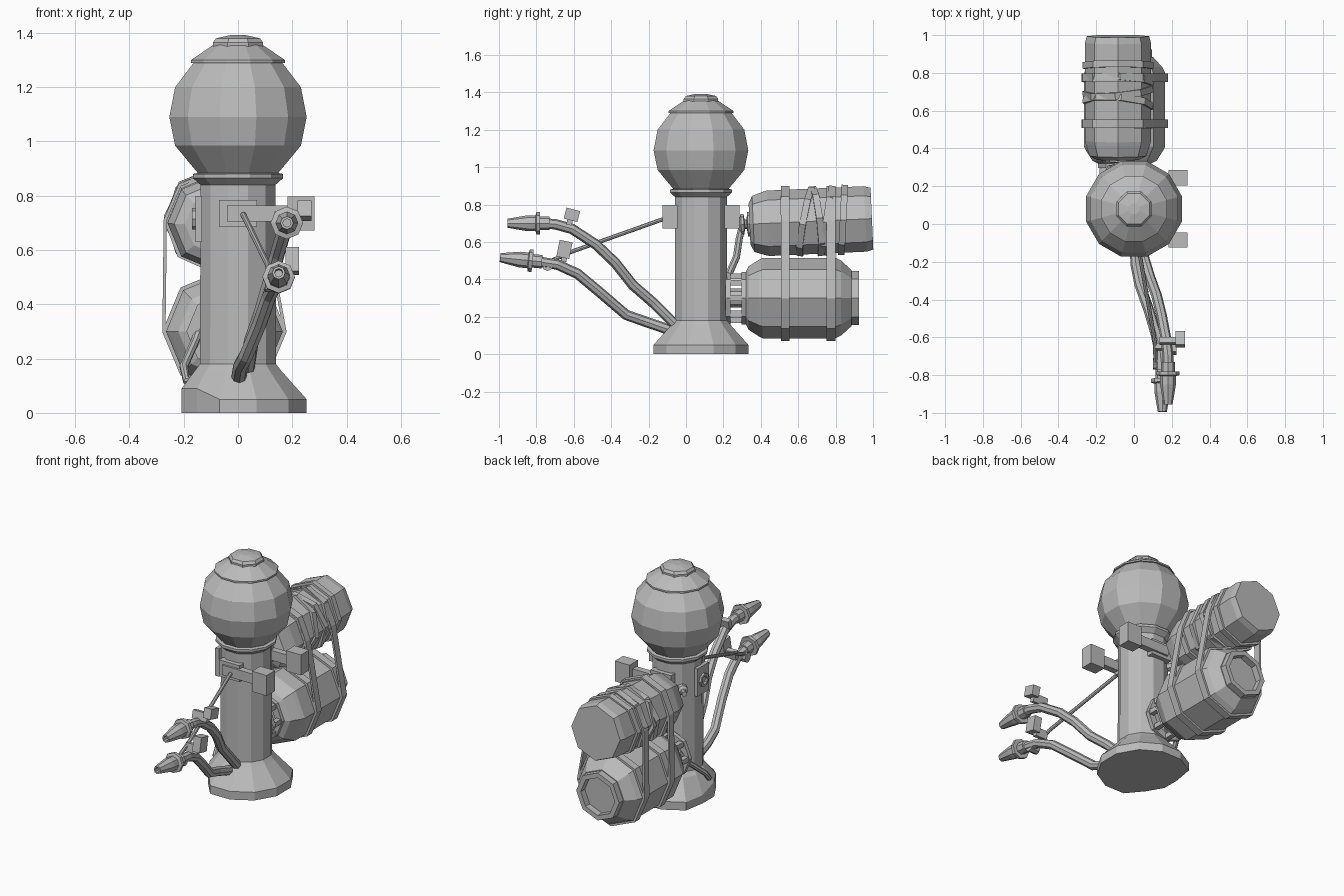
import bpy, bmesh, math
from mathutils import Vector, Matrix

if "Cube" in bpy.data.objects:
    bpy.data.objects.remove(bpy.data.objects["Cube"])

metal = bpy.data.materials.new("plain_grey")
metal.use_nodes = True
GREY = (0.5, 0.5, 0.5, 1)
metal.diffuse_color = GREY
metal.node_tree.nodes["Principled BSDF"].inputs["Base Color"].default_value = GREY

X, Y, Z = Vector((1, 0, 0)), Vector((0, 1, 0)), Vector((0, 0, 1))


def add(name, mesh):
    obj = bpy.data.objects.new(name, mesh)
    bpy.context.collection.objects.link(obj)
    mesh.materials.clear()
    mesh.materials.append(metal)
    return obj


def finish(name, bm):
    bmesh.ops.recalc_face_normals(bm, faces=bm.faces)
    mesh = bpy.data.meshes.new(name)
    bm.to_mesh(mesh)
    bm.free()
    return add(name, mesh)


def lathe(name, profile, loc, axis=Z, sides=8, turn=0.0, closed=False):
    """Spin (radius, height) points around an axis; closed makes a hollow ring."""
    bm = bmesh.new()
    spin = Z.rotation_difference(axis.normalized()).to_matrix()
    rings = []
    for r, h in profile:
        angles = [turn + math.tau * i / sides for i in range(sides)]
        rings.append([bm.verts.new(Vector(loc) + spin @ Vector(
            (r * math.cos(a), r * math.sin(a), h))) for a in angles])
    pairs = list(zip(rings, rings[1:]))
    if closed:
        pairs.append((rings[-1], rings[0]))
    else:
        bm.faces.new(rings[0])
        bm.faces.new(rings[-1])
    for a, b in pairs:
        for i in range(sides):
            j = (i + 1) % sides
            bm.faces.new((a[i], a[j], b[j], b[i]))
    return finish(name, bm)


def ring(name, loc, axis, inner, outer, width, sides=8):
    h = width / 2
    return lathe(name, [(inner, -h), (outer, -h), (outer, h), (inner, h)],
                 loc, axis, sides, closed=True)


def box(name, loc, size, tilt=0.0, axis="X"):
    bm = bmesh.new()
    bmesh.ops.create_cube(bm, size=1)
    m = Matrix.Translation(loc) @ Matrix.Rotation(tilt, 4, axis) @ Matrix.Diagonal((*size, 1))
    bmesh.ops.transform(bm, matrix=m, verts=bm.verts)
    return finish(name, bm)


def tube(name, points, radius):
    curve = bpy.data.curves.new(name, "CURVE")
    curve.dimensions = "3D"
    curve.bevel_depth, curve.bevel_resolution, curve.use_fill_caps = radius, 2, True
    line = curve.splines.new("POLY")
    line.points.add(len(points) - 1)
    for p, co in zip(line.points, points):
        p.co = (*co, 1)
    temp = bpy.data.objects.new(name, curve)
    bpy.context.collection.objects.link(temp)
    graph = bpy.context.evaluated_depsgraph_get()
    mesh = bpy.data.meshes.new_from_object(temp.evaluated_get(graph))
    bpy.data.objects.remove(temp)
    mesh.shade_flat()
    return add(name, mesh)


# Column with a flared foot, dented on one side
AXIS = (0, 0.08, 0)
T12 = math.pi / 12
column = lathe("column", [(0.262, 0), (0.262, 0.05), (0.165, 0.155), (0.145, 0.18), (0.143, 0.84),
                          (0.172, 0.865), (0.172, 0.88), (0.15, 0.885)], AXIS, sides=12, turn=T12)
for v in column.data.vertices:
    x, y = v.co.x, v.co.y - 0.08
    if v.co.z < 0.06 and x < -0.15 and y < 0.1:
        v.co.x, v.co.y = x * 0.82, 0.08 + y * 0.82
        if v.co.z > 0.02 and y < 0:
            v.co.z += 0.04

# Globe, lid and cap
lathe("globe", [(0.15, 0.88), (0.24, 0.985), (0.262, 1.09), (0.24, 1.2), (0.165, 1.295)],
      AXIS, sides=12, turn=T12)
lathe("globe_lid", [(0.18, 1.29), (0.18, 1.3), (0.095, 1.355)], AXIS, sides=12, turn=T12)
lathe("globe_cap", [(0.1, 1.345), (0.1, 1.365), (0.088, 1.38), (0.03, 1.392)],
      AXIS, turn=math.pi / 8)

# Matching brackets on front and back of the column
for side, word in ((-1, "front"), (1, "back")):
    y = 0.08 + side * 0.145
    box(word + "_bracket_plate", (0, y, 0.735), (0.14, 0.04, 0.1))
    box(word + "_bracket_arm", (0.08, y + side * 0.012, 0.735), (0.24, 0.04, 0.06))
    box(word + "_bracket_block", (0.232, 0.08 + side * 0.165, 0.735), (0.1, 0.08, 0.125))

# Side plate with socket, and a small bolt
box("side_plate", (-0.145, 0.06, 0.715), (0.025, 0.11, 0.17))
ring("side_socket", (-0.16, 0.06, 0.715), X, 0.025, 0.04, 0.02)
lathe("bolt", [(0.03, 0), (0.03, 0.04), (0.015, 0.05), (0.015, 0.09)],
      (-0.09, 0.17, 0.69), Vector((-1, 1, 0)))

# Lower tank with slotted collar and end rim
LOW, UP = Vector((-0.05, 0, 0.3)), Vector((-0.085, 0, 0.71))
lathe("lower_tank", [(0.14, 0.32), (0.17, 0.335), (0.205, 0.39), (0.215, 0.41), (0.215, 0.8),
                     (0.2, 0.83), (0.15, 0.885)], LOW, Y)
ring("end_rim", LOW + Y * 0.895, Y, 0.115, 0.145, 0.06)
for y in (0.225, 0.31):
    ring("collar_ring", LOW + Y * y, Y, 0.095, 0.14, 0.025)
lathe("lower_valve", [(0.05, 0.22), (0.05, 0.33)], LOW, Y)
for i in range(8):
    a = math.tau * i / 8
    box("collar_post", LOW + Vector((0.117 * math.cos(a), 0.267, 0.117 * math.sin(a))),
        (0.03, 0.08, 0.03))

# Upper tank, slightly raised at its far end, with valve
lean = Vector((0, 1, 0.045))
start = UP + Vector((0, 0, -0.03))
lathe("upper_tank", [(0.11, 0.34), (0.15, 0.36), (0.17, 0.42), (0.175, 0.44), (0.175, 0.96),
                     (0.165, 0.995)], start, lean)
lathe("upper_valve", [(0.03, 0.285), (0.055, 0.295), (0.055, 0.31), (0.025, 0.315), (0.025, 0.325),
                      (0.065, 0.33), (0.065, 0.345)], start, lean)

# Wrapped bands, each at its own slant
for y, sx, sz in ((0.53, 0.03, 0.02), (0.64, 0.08, -0.18), (0.7, -0.09, 0.12),
                  (0.76, 0.05, -0.12), (0.84, 0, -0.05)):
    ring("wrap_band", UP + Vector((0, y, (y - 0.67) * 0.045)), Vector((sx, 1, sz)),
         0.165, 0.188, 0.035)

# Bands that hold both tanks together
for y in (0.53, 0.775):
    bm = bmesh.new()
    for centre, r in ((LOW, 0.217), (UP, 0.177)):
        for i in range(8):
            a = math.tau * i / 8
            for w in (-0.023, 0.023):
                bm.verts.new((centre.x + r * math.cos(a), y + w, centre.z + r * math.sin(a)))
    hull = bmesh.ops.convex_hull(bm, input=bm.verts)
    bmesh.ops.delete(bm, geom=list({v for v in hull["geom_interior"] if v.is_valid}), context="VERTS")
    bm.normal_update()
    caps = [f for f in bm.faces if abs(f.normal.y) > 0.9]
    bmesh.ops.delete(bm, geom=caps, context="FACES")
    strap = finish("tank_strap", bm)
    mod = strap.modifiers.new("thickness", "SOLIDIFY")
    mod.thickness, mod.offset = 0.012, 1
    ring("lower_band", LOW + Y * y, Y, 0.21, 0.229, 0.046)

# Hoses between tanks and column
tube("valve_hose", [(-0.085, 0.3, 0.68), (-0.08, 0.285, 0.62), (-0.07, 0.27, 0.52),
                    (-0.05, 0.23, 0.43)], 0.02)
tube("foot_hose", [(-0.13, 0.26, 0.34), (-0.16, 0.2, 0.26), (-0.2, 0.1, 0.17),
                   (-0.19, 0.05, 0.12), (-0.13, 0.05, 0.11)], 0.016)

# Front hoses with nozzles
upper = [(0.03, -0.04, 0.14), (0.05, -0.17, 0.27), (0.085, -0.285, 0.37), (0.12, -0.38, 0.49),
         (0.145, -0.48, 0.585), (0.17, -0.61, 0.67), (0.18, -0.7, 0.695), (0.18, -0.79, 0.7)]
lower = [(0.0, -0.03, 0.11), (0.01, -0.22, 0.175), (0.03, -0.32, 0.21), (0.08, -0.46, 0.33),
         (0.115, -0.58, 0.43), (0.14, -0.69, 0.48), (0.15, -0.83, 0.5)]
for word, path, rise in (("upper", upper, 0), ("lower", lower, 0.1)):
    tube(word + "_hose", path, 0.028)
    lathe(word + "_nozzle", [(0.036, -0.06), (0.036, -0.01), (0.06, -0.01), (0.06, 0.01),
                             (0.042, 0.015), (0.042, 0.06), (0.024, 0.165), (0.015, 0.165),
                             (0.015, 0.12)], path[-1], Vector((0, -1, rise)))

# Handles beside the nozzles, and the stay rod
box("upper_handle", (0.245, -0.61, 0.745), (0.05, 0.075, 0.06), -0.25)
box("upper_handle_arm", (0.185, -0.62, 0.715), (0.1, 0.03, 0.05), -0.25)
box("lower_handle", (0.2, -0.65, 0.56), (0.05, 0.07, 0.09), -0.2)
box("lower_handle_arm", (0.15, -0.65, 0.52), (0.08, 0.03, 0.05), -0.2)
tube("stay_rod", [(0.02, -0.1, 0.73), (0.11, -0.62, 0.545), (0.115, -0.74, 0.49)], 0.011)
lathe("rod_clip", [(0.03, 0), (0.03, 0.06)], (0.1, -0.74, 0.475), X)
